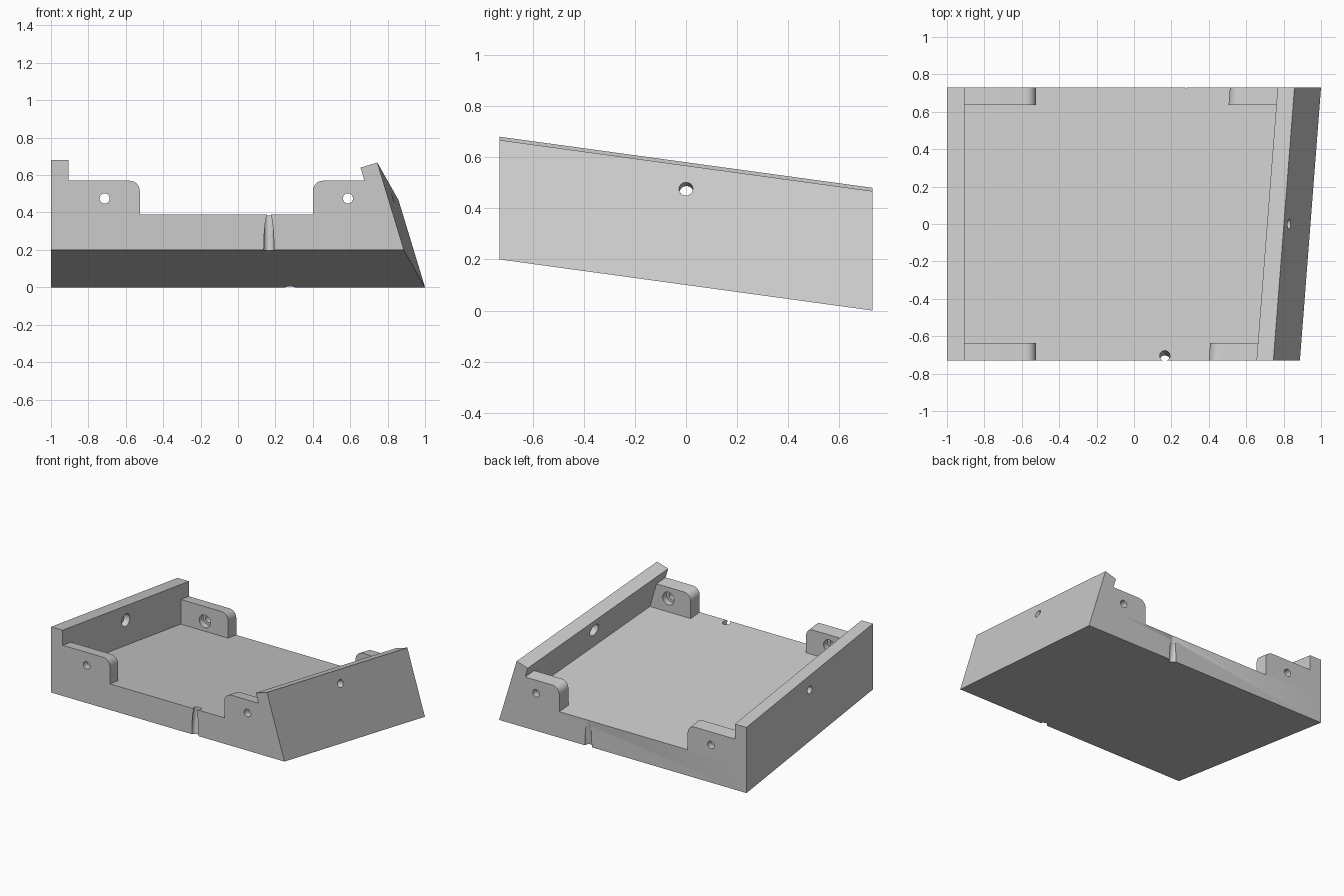
import bpy, bmesh, math
from mathutils import Vector

if "Cube" in bpy.data.objects:
    bpy.data.objects.remove(bpy.data.objects["Cube"])

Y = 0.73                  # half depth
SLOPE = 0.2 / (2 * Y)     # everything drops toward the back
SKEW = 0.113 / (2 * Y)    # right side drifts outward toward the back


def place(x, z, y):
    """Front-face profile point moved along the sloped run to depth y."""
    return (x + (SKEW * (y + Y) if x > 0 else 0), y, z - SLOPE * (y + Y))


def loft(name, profile, y0, y1):
    bm = bmesh.new()
    a, b = ([bm.verts.new(place(x, z, y)) for x, z in profile] for y in (y0, y1))
    bm.faces.new(a)
    bm.faces.new(b[::-1])
    n = len(profile)
    for i in range(n):
        j = (i + 1) % n
        bm.faces.new((a[i], b[i], b[j], a[j]))
    bmesh.ops.recalc_face_normals(bm, faces=bm.faces)
    mesh = bpy.data.meshes.new(name)
    bm.to_mesh(mesh)
    bm.free()
    obj = bpy.data.objects.new(name, mesh)
    bpy.context.collection.objects.link(obj)
    return obj


def drill(obj, p0, p1, radius):
    """Cut a round hole running from p0 to p1."""
    p0, p1 = Vector(p0), Vector(p1)
    axis = p1 - p0
    bpy.ops.mesh.primitive_cylinder_add(
        vertices=32, radius=radius, depth=axis.length, location=(p0 + p1) / 2,
        rotation=axis.to_track_quat('Z', 'Y').to_euler())
    cutter = bpy.context.object
    mod = obj.modifiers.new("hole", 'BOOLEAN')
    mod.operation, mod.solver, mod.object = 'DIFFERENCE', 'EXACT', cutter
    bpy.context.view_layer.objects.active = obj
    bpy.ops.object.modifier_apply(modifier=mod.name)
    bpy.data.objects.remove(cutter, do_unlink=True)


def screw_hole(obj, outside, inward):
    """Through hole with a wider counterbore on the inner side."""
    p, d = Vector(outside), Vector(inward).normalized()
    drill(obj, p - d * 0.05, p + d * 0.15, 0.027)
    drill(obj, p + d * 0.048, p + d * 0.15, 0.046)


def smooth(obj):
    bpy.ops.object.select_all(action='DESELECT')
    obj.select_set(True)
    bpy.context.view_layer.objects.active = obj
    bpy.ops.object.shade_smooth_by_angle(angle=math.radians(30))


# Sloped tray: floor, upright left wall and leaning right wall
tray = loft("tray", [(-1, 0.2), (-1, 0.68), (-0.907, 0.68), (-0.907, 0.39),
                     (0.73, 0.39), (0.655, 0.64), (0.745, 0.667), (0.887, 0.2)], -Y, Y)

# Screw holes through both side walls
screw_hole(tray, (-1, 0, 0.475), (1, 0, 0))
wall_normal = Vector((0.142, 0, -0.467)).cross(Vector((0.113, 2 * Y, -0.2)))
screw_hole(tray, (0.827, 0, 0.475), -wall_normal)

# Vertical grooves at the front and back floor edges, square to the floor
up = Vector((0, SLOPE, 1)).normalized()
for y in (-Y, Y):
    base = Vector(place(0.165, 0.2, y))
    drill(tray, base - up * 0.05, base + up * 0.25, 0.0275)
smooth(tray)

# Four corner tabs with one rounded top corner each
R, TOP, FLOOR = 0.055, 0.57, 0.39


def tab_profile(edge, side, wall_top, wall_bottom):
    arc = [(edge - side * R * (1 - math.cos(t)) * -1, TOP - R + R * math.sin(t))
           for t in (math.radians(90 * i / 8) for i in range(9))]
    return [(wall_bottom, FLOOR), (edge, FLOOR)] + arc + [(wall_top, TOP)]


for side_name, edge, side, wt, wb in (("left", -0.525, -1, -0.907, -0.907),
                                      ("right", 0.4, 1, 0.676, 0.73)):
    for end_name, s in (("front", -1), ("back", 1)):
        tab = loft(f"{end_name}_{side_name}_tab", tab_profile(edge, side, wt, wb),
                   s * Y, s * (Y - 0.094))
        screw_hole(tab, place(edge + side * 0.188, 0.475, s * Y), (0, -s, 0))
        smooth(tab)
